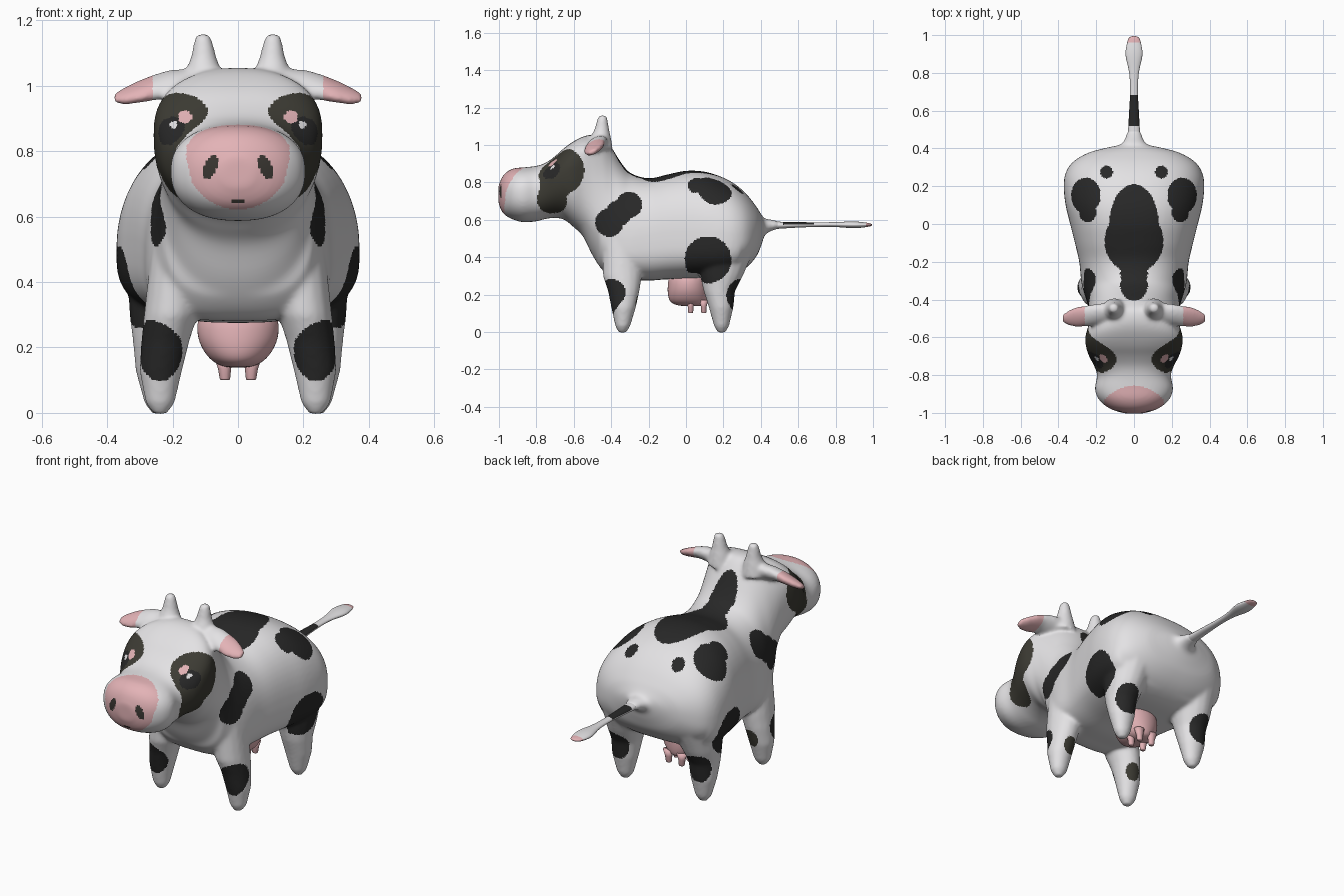
import bpy, bmesh, math
from mathutils import Vector


def material(name, rgb):
    m = bpy.data.materials.new(name)
    m.diffuse_color = (*rgb, 1)
    return m


WHITE, BLACK, PINK, OLIVE, BROWN = range(5)
PALETTE = [material("white_hide", (0.77, 0.76, 0.775)), material("black_patch", (0.021, 0.021, 0.021)),
           material("pink_skin", (0.77, 0.45, 0.47)), material("olive_patch", (0.046, 0.044, 0.034)),
           material("dark_nostril", (0.04, 0.036, 0.03))]


def sgnpow(v, p):
    return math.copysign(abs(v) ** p, v)


def loft(bm, rings, seg=16):
    """Skin rings of (centre, axis a, upper and lower axis b, upper and lower exponent) and cap both ends."""
    loops = []
    for c, a, bp, bn, n_up, n_low in rings:
        loop = []
        for i in range(seg):
            t = 2 * math.pi * i / seg
            n = n_up if math.sin(t) > 0 else n_low
            u, v = sgnpow(math.cos(t), 2 / n), sgnpow(math.sin(t), 2 / n)
            loop.append(bm.verts.new(Vector(c) + Vector(a) * u + Vector(bp if v > 0 else bn) * v))
        loops.append(loop)
    for p, q in zip(loops, loops[1:]):
        for i in range(seg):
            j = (i + 1) % seg
            bm.faces.new((p[i], p[j], q[j], q[i]))
    bm.faces.new(loops[0][::-1])
    bm.faces.new(loops[-1])


def smooth_path(rows, steps=4):
    """Insert in-between sections by cubic interpolation with halved tangents at the ends."""
    out = []
    for k in range(len(rows) - 1):
        p0, p1, p2 = rows[max(k - 1, 0)], rows[k], rows[k + 1]
        p3 = rows[min(k + 2, len(rows) - 1)]
        h = p2[0] - p1[0]
        for s in range(steps):
            t = s / steps
            row = []
            for a, b, c, d in zip(p0, p1, p2, p3):
                m1, m2 = (c - a) / (p2[0] - p0[0]) * h, (d - b) / (p3[0] - p1[0]) * h
                row.append((2 * t**3 - 3 * t**2 + 1) * b + (t**3 - 2 * t**2 + t) * m1
                           + (3 * t**2 - 2 * t**3) * c + (t**3 - t**2) * m2)
            out.append(row)
    return out + [rows[-1]]


def upright(bm, sections, side=1, seg=16):
    """Limb from horizontal ellipses (x, y, z, rx, ry)."""
    loft(bm, [((side * x, y, z), (rx, 0, 0), (0, ry, 0), (0, ry, 0), 2, 2) for x, y, z, rx, ry in sections], seg)


def finish(bm, name, modifiers, paint):
    """Turn the bmesh into an object, apply modifiers, colour each face by a rule."""
    bmesh.ops.recalc_face_normals(bm, faces=bm.faces)
    src = bpy.data.meshes.new(name)
    bm.to_mesh(src)
    bm.free()
    ob = bpy.data.objects.new(name, src)
    bpy.context.collection.objects.link(ob)
    for kind, settings in modifiers:
        mod = ob.modifiers.new(kind, kind)
        for k, v in settings.items():
            setattr(mod, k, v)
    deps = bpy.context.evaluated_depsgraph_get()
    mesh = bpy.data.meshes.new_from_object(ob.evaluated_get(deps))
    ob.modifiers.clear()
    ob.data = mesh
    mesh.materials.clear()
    for m in PALETTE:
        mesh.materials.append(m)
    for p in mesh.polygons:
        p.use_smooth = True
        p.material_index = paint(p.center, p.normal)
    return ob


SUBSURF = [("SUBSURF", {"levels": 2})]

# Head to tail root: vertical sections along y (y, bottom, top, half width, widest z, exponent)
HEAD = [
    (-1.003, .69, .78, .05, .74, 2), (-.985, .645, .825, .11, .74, 2), (-.96, .62, .855, .155, .74, 2.1),
    (-.92, .60, .875, .192, .74, 2.2), (-.87, .587, .88, .207, .74, 2.3), (-.80, .592, .888, .195, .74, 2.4),
    (-.75, .605, .905, .212, .77, 2.4), (-.70, .61, .94, .238, .81, 2.5), (-.65, .60, .985, .254, .84, 2.7),
    (-.60, .56, 1.02, .258, .85, 2.9), (-.55, .51, 1.045, .245, .84, 2.9), (-.50, .41, 1.055, .235, .75, 2.7)]
BODY = [
    (-.45, .335, 1.045, .238, .60, 2.4), (-.40, .292, .99, .253, .49, 2.1), (-.35, .282, .91, .27, .46, 2.1),
    (-.30, .28, .852, .28, .46, 2.2), (-.20, .275, .822, .29, .48, 2.4), (-.10, .282, .842, .313, .49, 2.5),
    (0, .285, .862, .338, .49, 2.5), (.10, .287, .857, .362, .49, 2.5), (.20, .292, .825, .372, .49, 2.4),
    (.27, .312, .785, .362, .49, 2.4), (.33, .35, .73, .322, .50, 2.4), (.38, .41, .665, .235, .53, 2.3),
    (.405, .47, .625, .14, .555, 2), (.42, .515, .608, .075, .565, 2), (.45, .537, .602, .05, .57, 2),
    (.48, .548, .596, .04, .571, 2), (.5, .555, .588, .03, .571, 2)]


def lower_exponent(y, n):
    return 2.3 if y < -.47 else 3 if y < .3 else n


bm = bmesh.new()
loft(bm, [((0, y, m), (w, 0, 0), (0, 0, t - m), (0, 0, m - b), n, lower_exponent(y, n))
          for y, b, t, w, m, n in smooth_path(HEAD + BODY)], 64)

# Legs, horns and drooping ears, mirrored and blended into the body
FRONT_LEG = [(.238, -.34, -.004, .02, .02), (.238, -.338, .03, .045, .04), (.236, -.334, .13, .066, .066),
             (.222, -.333, .22, .074, .085), (.205, -.34, .30, .083, .105), (.18, -.35, .55, .08, .1)]
BACK_LEG = [(.242, .19, -.004, .02, .02), (.242, .19, .03, .045, .04), (.243, .188, .13, .071, .066),
            (.24, .178, .22, .082, .085), (.232, .19, .30, .10, .115), (.21, .21, .45, .13, .16)]
HORN = [(.105, -.46, .98, .07, .07), (.105, -.455, 1.05, .054, .052), (.105, -.45, 1.085, .04, .039),
        (.106, -.448, 1.125, .031, .031), (.107, -.446, 1.15, .025, .025), (.107, -.446, 1.16, .014, .014)]
EAR = [(.12, -.475, .995, .06, .055), (.20, -.48, 1.002, .058, .042), (.25, -.487, .996, .056, .033),
       (.30, -.492, .982, .055, .027), (.345, -.497, .968, .042, .021), (.38, -.5, .96, .02, .013)]
for side in (-1, 1):
    for limb in (FRONT_LEG, BACK_LEG, HORN):
        upright(bm, limb, side)
    loft(bm, [((side * x, y, z), (0, ry, .35 * ry), (side * .3 * rz, 0, rz), (side * .3 * rz, 0, rz), 2, 2)
              for x, y, z, ry, rz in EAR])


def inside(p, c, r):
    """Point inside an ellipse or ellipsoid; skipped axes use None."""
    return sum(((a - b) / s) ** 2 for a, b, s in zip(p, c, r) if s) < 1


def hide_colour(c, n):
    p = (abs(c.x), c.y, c.z)
    x, y, z = p
    # Ear ends
    if x > .262 and z > .92:
        return PINK
    if y < -.6 and n.y < .3:
        # Muzzle with nostrils and mouth
        taper = .158 - .22 * max(0, .78 - z)
        if y < -.855 - 3 * x * x and x < taper and (z > .765 or inside(p, (0, 0, .775), (.158, None, .153))):
            if inside((x - (z - .75) * -.3, z), (.085, .75), (.02, .037)):
                return BROWN
            return BROWN if x < .02 and abs(z - .648) < .004 else PINK
        # Eyes with highlights
        if inside(p, (.162, 0, .905), (.02, None, .021)):
            return PINK
        if inside(p, (.196, 0, .881), (.012, None, .011)):
            return WHITE
        if inside(p, (.215, -.73, .868), (.055, .065, .05)):
            return BLACK
    # Eye patches
    if any(inside(p, a, r) for a, r in (((.24, -.672, .863), (.178, .128, .13)),
                                        ((.24, -.70, .79), (.11, .09, .09)),
                                        ((.2, -.715, .71), (.12, .08, .09)))):
        return OLIVE
    # Shoulder spot: two rounds and a bridge
    if x > .12 and any(inside(p, (0, a, b), (None, r, r)) for a, b, r in
                       ((-.41, .585, .075), (-.36, .635, .068), (-.305, .68, .07))):
        return BLACK
    # Flank spot
    if x > .25 and inside(p, (0, .117, .387), (None, .125, .125)):
        return BLACK
    # Leg spots
    if inside(p, (.238, -.37, .2), (.068, .085, .105)) or inside(p, (.26, .275, .2), (.09, .07, .085)):
        return BLACK
    if inside(p, (.215, -.26, .16), (.045, .035, .055)):
        return OLIVE
    # Back and rump spots, seen from above
    if n.z > .05 and z > .6 and y > -.41:
        for a, b, rx, ry in ((0, -.09, .155, .17), (0, 0, .13, .21), (0, -.27, .072, .08), (0, -.325, .073, .08),
                             (.255, .15, .078, .095), (.245, .06, .045, .05), (.145, .275, .034, .034)):
            if inside(p, (a, b), (rx, ry)):
                return BLACK
    return WHITE


finish(bm, "cow_body", [("REMESH", {"mode": 'VOXEL', "voxel_size": .008}),
                        ("SMOOTH", {"factor": .5, "iterations": 16})], hide_colour)

# Tail: thin stalk with a dark band on top and a pink tip (y, z, rx, rz)
TAIL = [(.40, .571, .03, .02), (.46, .571, .034, .021), (.50, .571, .033, .02),
        (.52, .571, .031, .018), (.60, .573, .027, .015), (.68, .574, .021, .013), (.78, .575, .022, .012),
        (.84, .574, .034, .016), (.90, .573, .052, .02), (.95, .573, .04, .015), (.998, .573, .03, .007)]
bm = bmesh.new()
loft(bm, [((0, y, z), (rx, 0, 0), (0, 0, rz), (0, 0, rz), 2, 2) for y, z, rx, rz in TAIL], 12)
finish(bm, "tail", SUBSURF, lambda c, n: PINK if c.y > .957 else
       BLACK if .52 < c.y < .68 and n.z > .3 else WHITE)

# Udder and teats
UDDER = [(0, .01, .33, .12, .1), (0, .01, .25, .13, .11), (0, .01, .205, .117, .11),
         (0, .012, .165, .09, .103), (0, .02, .146, .06, .085), (0, .03, .138, .03, .05)]
bm = bmesh.new()
upright(bm, UDDER, 1, 20)
finish(bm, "udder", SUBSURF, lambda c, n: PINK)
bm = bmesh.new()
for side in (-1, 1):
    for y in (.025, .095):
        upright(bm, [(.043, y, .17, .03, .025), (.041, y, .135, .02, .016),
                     (.04, y, .105, .016, .014), (.04, y, .101, .014, .012)], side, 10)
finish(bm, "teats", [], lambda c, n: PINK)
